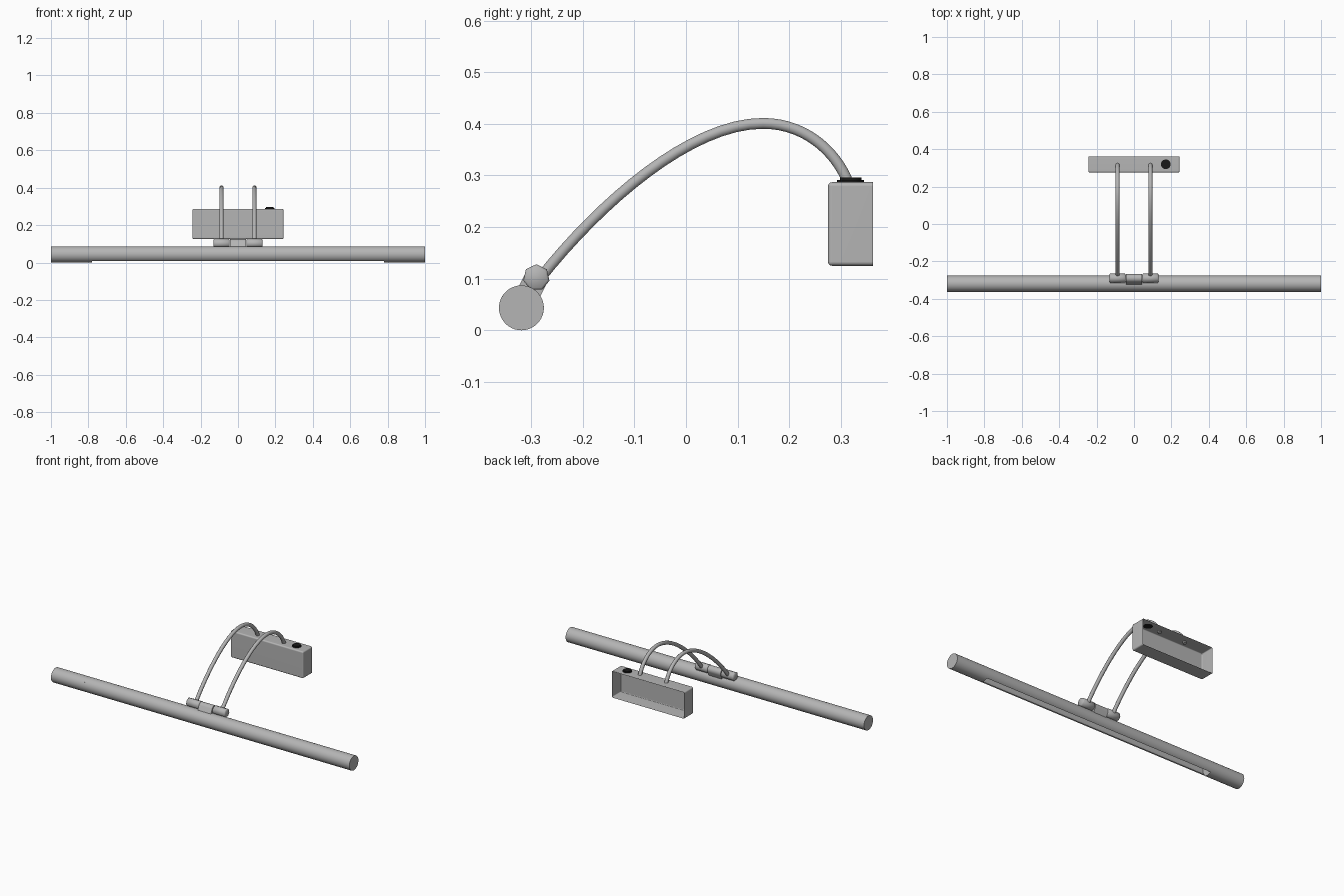
import bpy, bmesh, math
from mathutils import Vector

if "Cube" in bpy.data.objects:
    bpy.data.objects.remove(bpy.data.objects["Cube"])

TY, TZ, R = -0.319, 0.0435, 0.0435      # lamp tube centre and radius
HINGE = Vector((0, -0.29, 0.102))       # hinge axis position


def material(name, v):
    m = bpy.data.materials.new(name)
    m.diffuse_color = (v, v, v, 1)
    m.use_nodes = True
    m.node_tree.nodes["Principled BSDF"].inputs["Base Color"].default_value = m.diffuse_color
    return m


METAL = material("dark_metal", 0.46)
BLACK = material("black", 0.01)


def make_object(name, bm, angle=35, mat=METAL):
    bmesh.ops.recalc_face_normals(bm, faces=bm.faces)
    me = bpy.data.meshes.new(name)
    bm.to_mesh(me)
    bm.free()
    me.materials.append(mat)
    ob = bpy.data.objects.new(name, me)
    bpy.context.collection.objects.link(ob)
    bpy.ops.object.select_all(action='DESELECT')
    bpy.context.view_layer.objects.active = ob
    ob.select_set(True)
    bpy.ops.object.shade_smooth_by_angle(angle=math.radians(angle))
    return ob


def extrude_x(name, profile, x0, x1, bevel=0, angle=35):
    """Prism from a (y, z) profile running from x0 to x1."""
    bm = bmesh.new()
    a = [bm.verts.new((x0, y, z)) for y, z in profile]
    b = [bm.verts.new((x1, y, z)) for y, z in profile]
    n = len(a)
    for i in range(n):
        j = (i + 1) % n
        bm.faces.new((a[i], a[j], b[j], b[i]))
    caps = [bm.faces.new(a), bm.faces.new(b[::-1])]
    if bevel:
        edges = {e for f in caps for e in f.edges}
        bmesh.ops.bevel(bm, geom=list(edges), offset=bevel, segments=1, affect='EDGES')
    return make_object(name, bm, angle)


def arc(cy, cz, r, a0, a1, n):
    return [(cy + r * math.cos(a0 + (a1 - a0) * i / n),
             cz + r * math.sin(a0 + (a1 - a0) * i / n)) for i in range(n + 1)]


# Lamp tube: slotted shell in the middle, solid ends
down = -math.pi / 2
gap = math.radians(36)
outer = arc(TY, TZ, R, down + gap, down + 2 * math.pi - gap, 36)
inner = arc(TY, TZ, R - 0.005, down + 2 * math.pi - gap, down + gap, 36)
extrude_x("lamp_shade", outer + inner, -0.78, 0.78)
for side, name in ((-1, "left"), (1, "right")):
    extrude_x("lamp_end_" + name, arc(TY, TZ, R, 0, 2 * math.pi, 40)[:-1],
              *sorted((side * 0.78, side * 1.0)))

# Hinge knuckles and the bracket joining them to the tube
heptagon = arc(HINGE.y, HINGE.z, 0.026, math.pi / 2, 2.5 * math.pi, 7)[:-1]
for side, name in ((-1, "left"), (1, "right")):
    extrude_x("hinge_knuckle_" + name, heptagon,
              *sorted((side * 0.046, side * 0.13)), bevel=0.004, angle=55)
axis = Vector((0, HINGE.y - TY, HINGE.z - TZ)).normalized()
angle = math.atan2(axis.z, axis.y)
bracket = arc(HINGE.y, HINGE.z, 0.023, angle - math.pi / 2, angle + math.pi / 2, 8)
bracket += [(y - axis.y * 0.036, z - axis.z * 0.036) for y, z in (bracket[-1], bracket[0])]
extrude_x("hinge_bracket", bracket, -0.044, 0.044)

# Two curved arms
PATH = [  # point, left handle, right handle in (y, z)
    ((-0.285, 0.098), (-0.30, 0.08), (-0.165, 0.25)),
    ((0.149, 0.401), (0.01, 0.401), (0.24, 0.401)),
    ((0.318, 0.275), (0.300, 0.335), (0.32, 0.26)),
]
for x, name in ((-0.088, "left"), (0.088, "right")):
    cu = bpy.data.curves.new("arm_" + name, 'CURVE')
    cu.dimensions = '3D'
    cu.bevel_depth = 0.011
    cu.bevel_resolution = 3
    cu.resolution_u = 16
    cu.use_fill_caps = True
    cu.materials.append(METAL)
    sp = cu.splines.new('BEZIER')
    sp.bezier_points.add(len(PATH) - 1)
    for bp, (p, l, r) in zip(sp.bezier_points, PATH):
        bp.handle_left_type = bp.handle_right_type = 'FREE'
        bp.co, bp.handle_left, bp.handle_right = (x, *p), (x, *l), (x, *r)
    bpy.context.collection.objects.link(bpy.data.objects.new("arm_" + name, cu))

# Wall box: open at the back, rounded front edges
bm = bmesh.new()
bmesh.ops.create_cube(bm, size=1)
for v in bm.verts:
    v.co = Vector((v.co.x * 0.488, 0.3185 + v.co.y * 0.087, 0.206 + v.co.z * 0.162))
back = [f for f in bm.faces if f.calc_center_median().y > 0.36]
bmesh.ops.delete(bm, geom=back, context='FACES')
edges = [e for e in bm.edges if len(e.link_faces) == 2]
bmesh.ops.bevel(bm, geom=edges, offset=0.008, segments=3, profile=0.5, affect='EDGES')
box = make_object("wall_box", bm)
# orient the open shell outward, then give it a thin wall
if sum(p.area * p.normal.y for p in box.data.polygons) > 0:
    box.data.flip_normals()
wall = box.modifiers.new("wall", 'SOLIDIFY')
wall.thickness = 0.003
wall.offset = -1
shading = box.modifiers.new("flat_sides", 'WEIGHTED_NORMAL')
shading.keep_sharp = True

# Black push button on top of the box
bm = bmesh.new()
bmesh.ops.create_cone(bm, cap_ends=True, segments=24, radius1=0.026, radius2=0.026, depth=0.012)
top = [e for e in bm.edges if all(v.co.z > 0 for v in e.verts)]
bmesh.ops.bevel(bm, geom=top, offset=0.005, segments=2, affect='EDGES')
bmesh.ops.translate(bm, verts=bm.verts, vec=(0.17, 0.319, 0.290))
make_object("push_button", bm, 35, BLACK)
